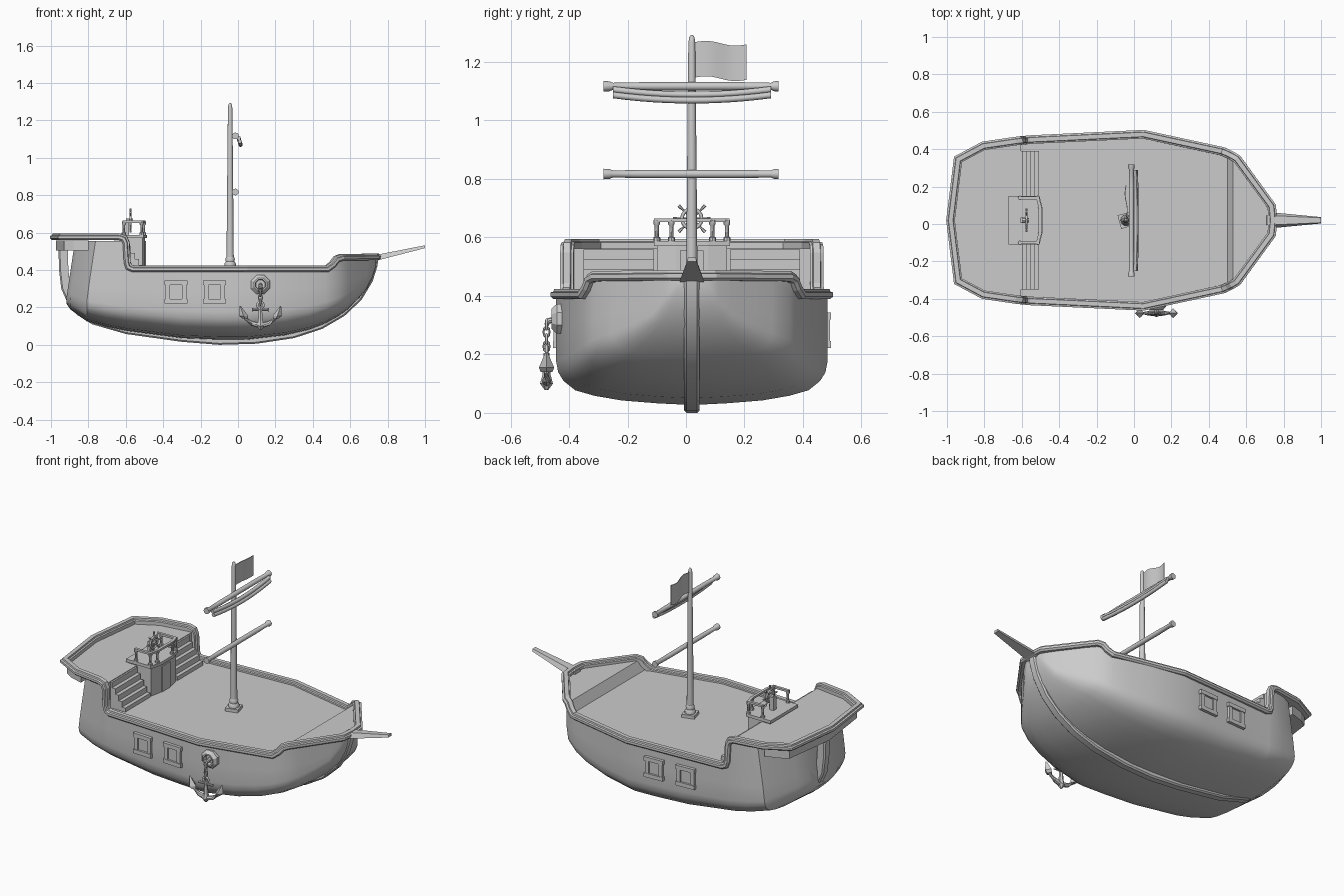
import bpy, bmesh
from math import pi, cos, sin
from mathutils import Vector, Euler

if "Cube" in bpy.data.objects:
    bpy.data.objects.remove(bpy.data.objects["Cube"])

CY = 0.02  # centreline of the ship

def mesh(name, verts, faces, smooth=None, recalc=True):
    me = bpy.data.meshes.new(name)
    me.from_pydata([tuple(v) for v in verts], [], faces)
    if recalc:
        bm = bmesh.new(); bm.from_mesh(me)
        bmesh.ops.recalc_face_normals(bm, faces=bm.faces)
        bm.to_mesh(me); bm.free()
    if smooth:
        me.shade_smooth()
        me.set_sharp_from_angle(angle=smooth)
    ob = bpy.data.objects.new(name, me)
    bpy.context.collection.objects.link(ob)
    return ob

def loft(name, rings, loop=False, cap=True, smooth=None, closed=True):
    n, m = len(rings[0]), len(rings)
    verts = [v for r in rings for v in r]
    faces = []
    for i in range(m if loop else m - 1):
        j = (i + 1) % m
        for k in range(n if closed else n - 1):
            l = (k + 1) % n
            faces.append((i*n + k, i*n + l, j*n + l, j*n + k))
    if cap and not loop:
        faces += [tuple(range(n)), tuple(range((m - 1)*n, m*n))]
    return mesh(name, verts, faces, smooth)

def box(name, c, s, rz=0):
    R = Euler((0, 0, rz)).to_matrix()
    v = [Vector(c) + R @ Vector((x*s[0]/2, y*s[1]/2, z*s[2]/2))
         for z in (-1, 1) for x, y in ((-1, -1), (1, -1), (1, 1), (-1, 1))]
    return loft(name, [v[:4], v[4:]])

def prism(name, half, z0, z1):
    pts = [(x, CY + y) for x, y in half] + [(x, CY - y) for x, y in reversed(half) if y]
    return loft(name, [[(x, y, z) for x, y in pts] for z in (z0, z1)])

def tube(name, pts, radii, n=10, smooth=0.7):
    pts = [Vector(p) for p in pts]
    rings = []
    for i, p in enumerate(pts):
        t = (pts[min(i + 1, len(pts) - 1)] - pts[max(i - 1, 0)]).normalized()
        a = t.cross(Vector((1, 0, 0)) if abs(t.x) < 0.8 else Vector((0, 1, 0))).normalized()
        b = t.cross(a)
        rings.append([p + radii[i]*(cos(2*pi*k/n)*a + sin(2*pi*k/n)*b) for k in range(n)])
    return loft(name, rings, smooth=smooth)

def torus(name, c, rot, R, r, seg=16, scale=(1, 1, 1)):
    bpy.ops.mesh.primitive_torus_add(location=c, rotation=rot, major_radius=R, minor_radius=r,
                                     major_segments=seg, minor_segments=8)
    ob = bpy.context.object
    ob.name, ob.scale = name, scale
    ob.data.shade_smooth()

# Hull: stations of x, half width, keel height, top height; the stern leans forward towards the top
section = [(0, 0), (.25, .015), (.52, .042), (.72, .085), (.86, .135), (.945, .22), (.985, .30), (1, .4), (1, .7), (1, 1)]
stations = [(-.91, .09, .22, .555), (-.89, .19, .19, .555), (-.80, .385, .125, .555), (-.70, .415, .095, .555),
            (-.60, .43, .075, .555), (-.59, .43, .073, .40), (-.3, .447, .035, .40), (-.1, .456, .027, .40),
            (.05, .464, .027, .40), (.25, .43, .05, .40), (.38, .398, .08, .40), (.47, .37, .115, .40),
            (.54, .335, .155, .45), (.59, .275, .19, .455), (.64, .205, .24, .455), (.69, .135, .30, .455),
            (.72, .09, .36, .455), (.738, .055, .42, .455)]
rings = []
for x, w, zb, zt in stations:
    low = min(zt, .40) if zb < .36 else zt
    half = [(w*f, zb + (low - zb)*g) for f, g in section] + [(w, zt + .001)]
    lean = lambda z: x + (.15*(max(z, .25) - .3) if x < -.75 else 0)
    rings.append([(lean(z), CY - y, z) for y, z in reversed(half)] + [(lean(z), CY + y, z) for y, z in half[1:]])
loft("hull", rings, smooth=.5, closed=False)

# Overhang under the stern rail
prism("stern_overhang", [(-.972, 0), (-.93, .32), (-.88, .35), (-.80, .375)], .503, .557)

# Keel strip from sternpost to stem
keel = [(-.96, .53), (-.957, .40), (-.945, .30), (-.91, .22), (-.86, .16), (-.78, .11), (-.6, .058), (-.3, .016),
        (-.1, 0), (.1, .006), (.3, .036), (.45, .085), (.57, .155), (.66, .24), (.72, .34), (.745, .42), (.752, .47)]
rings = []
for i, (x, z) in enumerate(keel):
    a, b = keel[max(i - 1, 0)], keel[min(i + 1, len(keel) - 1)]
    t = Vector((b[0] - a[0], 0, b[1] - a[1])).normalized()
    d = .05 if i < 4 else .042
    n = Vector((-t.z, 0, t.x))
    p = Vector((x, CY, z))
    rings.append([p + n*o + Vector((0, y, 0)) for y, o in
                  ((-.026, d), (-.026, .008), (-.018, 0), (.018, 0), (.026, .008), (.026, d))])
loft("keel", rings, smooth=.5)

# Rail swept along the stepped gunwale
half = [(-.98, 0, .577), (-.94, .325, .577), (-.805, .397, .577), (-.635, .422, .577), (-.608, .425, .568),
        (-.598, .426, .545), (-.592, .4265, .44), (-.583, .427, .415), (-.56, .43, .406), (.05, .459, .406),
        (.475, .367, .406), (.505, .353, .43), (.525, .343, .457), (.55, .328, .467), (.735, .075, .47), (.742, 0, .47)]
path = half + [(x, -y, z) for x, y, z in reversed(half[1:-1])]
prof = [(-.022, -.017), (.014, -.017), (.024, -.008), (.024, .006), (.014, .009), (.012, .018), (-.012, .018),
        (-.014, .009), (-.022, .006)]
rings, N = [], len(path)
for i, p in enumerate(path):
    p = Vector(p)
    d0, d1 = p - Vector(path[i - 1]), Vector(path[(i + 1) % N]) - p
    h0, h1 = d0.xy.normalized(), d1.xy.normalized()
    h = (h0 + h1).normalized()
    out = Vector((-h.y, h.x, 0)) / max(h.dot(h0), .6)
    v0, v1 = Vector((d0.xy.length, d0.z)).normalized(), Vector((d1.xy.length, d1.z)).normalized()
    v = (v0 + v1).normalized()
    up = Vector((-h.x*v.y, -h.y*v.y, v.x)) / max(v.dot(v0), .7)
    rings.append([p + Vector((0, CY, 0)) + out*a + up*b for a, b in prof])
loft("rail", rings, loop=True)

# Decks: poop, main and raised foredeck as one stepped surface
rows = [(-.975, .05, .562), (-.94, .32, .562), (-.805, .395, .562), (-.605, .425, .562), (-.605, .425, .402),
        (.05, .457, .402), (.50, .355, .402), (.53, .338, .459), (.545, .328, .459), (.735, .07, .459)]
verts = [(x, CY + s*w, z) for x, w, z in rows for s in (-1, 1)]
mesh("deck", verts, [(2*i, 2*i + 2, 2*i + 3, 2*i + 1) for i in range(len(rows) - 1)], recalc=False)

# Stairs either side of the helm platform
for s, side in ((-1, "near"), (1, "far")):
    for k in range(5):
        x1 = -.507 - .022*k
        box(f"{side}_stair_{k+1}", ((x1 - .612)/2, CY + s*.25, .393 + .0165*(k + 1)), (x1 + .612, .24, .033*(k + 1)))

# Helm platform with front panel, posts and handrail
prism("helm_base", [(-.66, .12), (-.51, .12), (-.497, .055)], .39, .57)
prism("helm_floor", [(-.67, .13), (-.505, .13), (-.487, .055)], .57, .588)
box("helm_panel", (-.497, CY, .475), (.012, .08, .16))
posts = [(-.61, .12), (-.515, .12), (-.503, .07)]
rail = [(x, CY + y, .658) for x, y in posts] + [(x, CY - y, .658) for x, y in reversed(posts)]
for i, (x, y, z) in enumerate(rail):
    tube(f"helm_post_{i+1}", [(x, y, h) for h in (.588, .6, .603, .64, .645, .66)],
         [.012, .012, .007, .007, .011, .011], 8)
    if i < 5:
        a, b = Vector(rail[i]), Vector(rail[i + 1])
        d = (b - a)
        box(f"helm_handrail_{i+1}", (a + b)/2, (d.length + .015, .016, .012), Vector((1, 0)).angle_signed(d.xy) * -1)

# Steering wheel on a pedestal
box("wheel_pedestal", (-.595, CY, .626), (.025, .03, .08))
torus("wheel_rim", (-.575, CY, .664), (0, pi/2, 0), .034, .006)
tube("wheel_hub", [(-.60, CY, .664), (-.562, CY, .664)], [.012, .012], 8)
for k in range(4):
    d = Vector((0, cos(k*pi/4), sin(k*pi/4)))
    c = Vector((-.575, CY, .664))
    tube(f"wheel_spoke_{k+1}", [c + d*r for r in (-.064, -.05, -.046, .046, .05, .064)],
         [.006, .005, .0035, .0035, .005, .006], 6)

# Mast
MX = -.042
box("mast_foot", (MX, CY, .41), (.075, .075, .022), pi/12)
tube("mast_collar", [(MX, CY, z) for z in (.42, .435, .445, .46, .47)], [.03, .03, .023, .025, .02], 12)
tube("mast", [(MX, CY, z) for z in (.40, .85, 1.265, 1.285, 1.293)], [.020, .016, .012, .009, .003], 12)

# Yards with swollen ends
for z, nm in ((.817, "lower_yard"), (1.117, "upper_yard")):
    ys = [-.282, -.262, -.25, -.15, .19, .29, .302, .317]
    tube(nm, [(-.014, y, z) for y in ys], [.018, .017, .012, .014, .014, .012, .017, .018], 12)

# Furled sail: two sagging rolls under the upper yard
for nm, x, dz, r in (("furled_sail_upper", .004, 1.106, .011), ("furled_sail_lower", .010, 1.087, .011)):
    rings = []
    for i in range(13):
        u = i/6 - 1
        c = Vector((x + .004*(1 - u*u), CY + .27*u, dz - .018*(1 - u*u)))
        rings.append([c + Vector((r*cos(k*pi/4), 0, r*sin(k*pi/4))) for k in range(8)])
    loft(nm, rings, smooth=.8)

# Flag
rings = []
for i in range(13):
    u = i/12
    wave = .006*sin(u*2*pi)
    y, xo = .03 + .177*u, MX + .006*sin(u*2*pi)
    rings.append([(xo + dx, y, z + wave - .008*u) for dx, z in ((-.002, 1.147), (.002, 1.147), (.002, 1.268), (-.002, 1.268))])
loft("flag", rings, smooth=.5)

# Bowsprit
ends = [(.738, .447, .482, .041, .025), (.76, .455, .485, .040, .024), (1.0, .517, .532, .017, .013)]
loft("bowsprit", [[(x, CY - a, z0), (x, CY + a, z0), (x, CY + b, z1), (x, CY - b, z1)] for x, z0, z1, a, b in ends])

# Windows on both sides
for s, side in ((-1, "near"), (1, "far")):
    for n, wx in enumerate((-.33, -.125)):
        w, sl = .447 + .045*(wx + .3), s*.045
        part = lambda nm, dx, dz, sx, sy, sz: box(f"{side}_window_{n+1}_{nm}",
            (wx + dx, CY + s*w + sl*dx, .283 + dz), (sx, sy, sz), sl)
        part("pane", 0, 0, .09, .012, .09)
        for q in (-1, 1):
            part("sill" if q < 0 else "lintel", 0, q*.049, .122, .036, .024)
            part("jamb", q*.044, 0, .024, .03, .08)

# Hawse ring, chain and anchor on the near side
AX, AY = .12, -.477
loft("hawse_ring", [[(AX + r*sin((k + .5)*pi/4), y, .322 + r*cos((k + .5)*pi/4)) for k in range(8)]
                    for r, y in ((.055, -.41), (.055, -.442), (.038, -.46), (.03, -.46), (.026, -.435))])
tube("chain_stub", [(AX, -.43, .322), (AX, -.47, .315), (AX, -.478, .30)], [.01, .01, .008], 8)
for k in range(4):
    torus(f"chain_link_{k+1}", (AX, AY, .302 - .025*k), (pi/2, 0, pi/2*(k % 2)), .014, .0045, 10, (.75, 1.2, 1))
torus("anchor_ring", (AX, AY, .212), (pi/2, 0, 0), .017, .006, 12)
tube("anchor_shank", [(AX, AY, z) for z in (.205, .19, .13, .10, .078)], [.01, .01, .014, .022, .006], 6, None)
tube("anchor_stock", [(AX + d, AY, .188) for d in (-.045, -.035, .035, .045)], [.01, .007, .007, .01], 8)
arm = [(-.092, .172), (-.078, .14), (-.045, .115), (0, .102), (.045, .115), (.078, .14), (.092, .172)]
tube("anchor_arms", [(AX + x, AY, z) for x, z in arm], [.007, .010, .013, .015, .013, .010, .007], 8)
for s, side in ((-1, "left"), (1, "right")):
    # tapered spade: wide at the base, pointed at the tip
    loft(f"anchor_{side}_fluke", [[(AX + s*(x + dx), AY + dy, z) for dx, dy in ((-h, 0), (0, -d), (h, 0), (0, d))]
                                  for x, z, h, d in ((.082, .14, .014, .02), (.09, .155, .024, .026), (.108, .207, .003, .004))])
